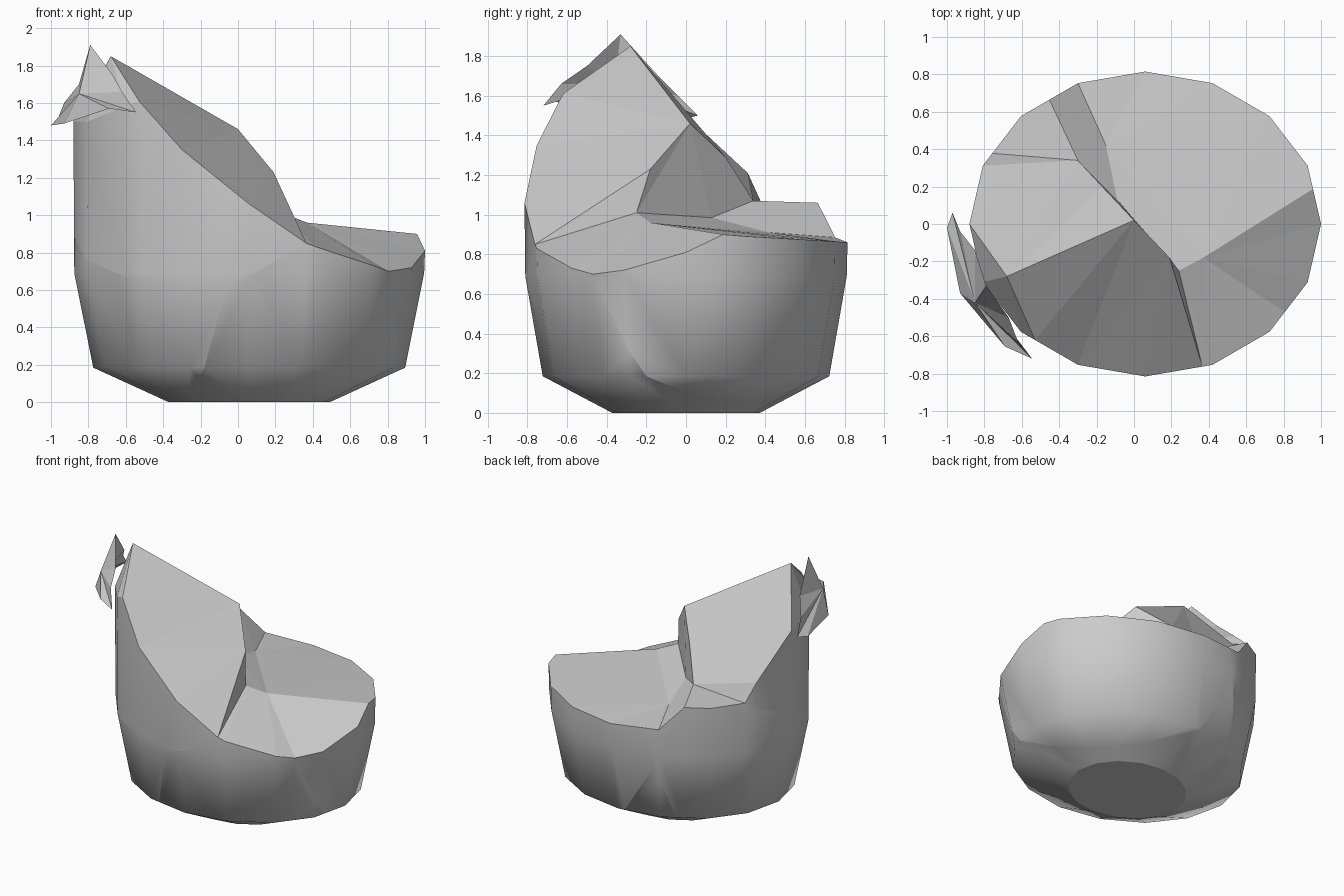
import bpy, bmesh, math
from mathutils import Vector

if "Cube" in bpy.data.objects:
    bpy.data.objects.remove(bpy.data.objects["Cube"])

CX, RX, RY = 0.06, 0.94, 0.815


def oval(t, scale=1.0):
    """Point on the 16-sided oval; t counts sides, fractions lie on an edge."""
    def corner(i):
        a = math.tau * i / 16
        return Vector((math.cos(a) * RX, math.sin(a) * RY))
    i = math.floor(t)
    p = corner(i).lerp(corner(i + 1), t - i) * scale
    return p.x + CX, p.y


# Broken rim: position along the oval and height
RIM = [(0, .81), (.6, .9), (1, .89), (2, .875), (3, .865), (4, .86), (5, .885),
       (5.5, 1.06), (6, 1.06), (6.75, 1.065), (7, 1.21), (8, 1.5), (9, 1.5),
       (10, 1.58), (10.25, 1.61), (11, 1.35), (12, 1.06), (12.85, .85),
       (13, .83), (14, .73), (14.4, .7), (15, .72)]
# Inner corners of the broken top
INNER = {'A': (-.68, -.28, 1.85), 'B': (0, .02, 1.46), 'M': (-.17, .2, 1.29),
         'C': (.19, -.18, 1.23), 'D': (.24, -.25, 1.01), 'E': (.37, -.18, .96),
         'F': (-.15, .42, .91), 'G': (-.09, .13, .985), 'H': (-.3, .34, 1.07)}
# Fracture faces: inner corners by letter, rim points by index
BREAKS = ["A 14 15 16 17 C B", "A 11 12 13 14", "A B M H 9 10 11", "H 7 8 9",
          "H G F 6 7", "B C D G H M", "C 17 D", "D E F G",
          "D 17 18 19 20 E", "E 20 21 0 1", "E 1 2 3 4 5 6 F"]


def solid():
    """Whole broken stump: smooth oval wall, flat base and flat fracture faces."""
    bm = bmesh.new()
    rings = []
    for scale, z in ((.457, 0), (.887, .185), (.995, .69), (1, None)):
        rings.append([bm.verts.new((*oval(t, scale), h if z is None else z))
                      for t, h in RIM])
    n = len(RIM)
    for lo, hi in zip(rings, rings[1:]):
        for i in range(n):
            j = (i + 1) % n
            bm.faces.new((lo[i], lo[j], hi[j], hi[i])).smooth = True
    bm.faces.new(rings[0][::-1])
    pts = {k: bm.verts.new(v) for k, v in INNER.items()}
    pts.update({str(i): v for i, v in enumerate(rings[3])})
    tops = [bm.faces.new([pts[k] for k in s.split()]) for s in BREAKS]
    bmesh.ops.triangulate(bm, faces=tops)
    bmesh.ops.recalc_face_normals(bm, faces=bm.faces)
    return bm


def cut(bm, plane, keep):
    """Keep the side of the plane that holds the given point, and cap the cut."""
    a, b, c = map(Vector, plane)
    no = (b - a).cross(c - a).normalized()
    if (Vector(keep) - a).dot(no) > 0:
        no.negate()
    r = bmesh.ops.bisect_plane(bm, geom=bm.verts[:] + bm.edges[:] + bm.faces[:],
                               dist=1e-5, plane_co=a, plane_no=no, clear_outer=True)
    edges = [e for e in r['geom_cut']
             if isinstance(e, bmesh.types.BMEdge) and e.is_boundary]
    cap = bmesh.ops.triangle_fill(bm, edges=edges, use_beauty=True, normal=no)
    for f in cap['geom']:
        if isinstance(f, bmesh.types.BMFace):
            f.smooth = False
    bmesh.ops.recalc_face_normals(bm, faces=bm.faces)


def finish(bm, name):
    me = bpy.data.meshes.new(name)
    bm.to_mesh(me)
    bm.free()
    ob = bpy.data.objects.new(name, me)
    bpy.context.collection.objects.link(ob)
    return ob


# Crack planes; the first three share one line
P, Q = (-.06, -.81, .61), INNER['G']
FLOOR = (P, Q, (-.88, 0, .88))
RAMP = (P, Q, (.36, -.76, .85))
SPLIT = (P, Q, (-.27, -.33, 0))
SIDE = (INNER['E'], INNER['F'], (.79, -.47, .7))
UP, LEFT, RIGHT, LOW = (-.5, 0, 3), (-3, 0, .3), (3, 0, .3), (0, 0, -3)

# Pieces of the cracked stump
PIECES = {'upper_chunk': [(FLOOR, UP), (RAMP, UP)],
          'left_base': [(SPLIT, LEFT), (FLOOR, LOW)],
          'front_base': [(SPLIT, RIGHT), (RAMP, LOW), (SIDE, (0, -3, 0))],
          'back_base': [(SPLIT, RIGHT), (RAMP, LOW), (SIDE, (1, 3, 0))]}
for name, cuts in PIECES.items():
    bm = solid()
    for plane, keep in cuts:
        cut(bm, plane, keep)
    finish(bm, name)

# Loose shard beside the peak: outline joined to an outer and an inner point
outline = [(-1, -.02, 1.48), (-.97, .06, 1.5), (-.93, -.04, 1.6), (-.85, -.14, 1.7),
           (-.79, -.33, 1.91), (-.67, -.5, 1.75), (-.62, -.63, 1.66),
           (-.545, -.72, 1.55), (-.69, -.655, 1.57), (-.93, -.37, 1.49)]
bm = bmesh.new()
vs = [bm.verts.new(p) for p in outline]
for mid in ((-.85, -.42, 1.65), (-.82, -.36, 1.66)):
    m = bm.verts.new(mid)
    for i, v in enumerate(vs):
        bm.faces.new((v, vs[(i + 1) % len(vs)], m))
bmesh.ops.recalc_face_normals(bm, faces=bm.faces)
finish(bm, 'loose_shard')
